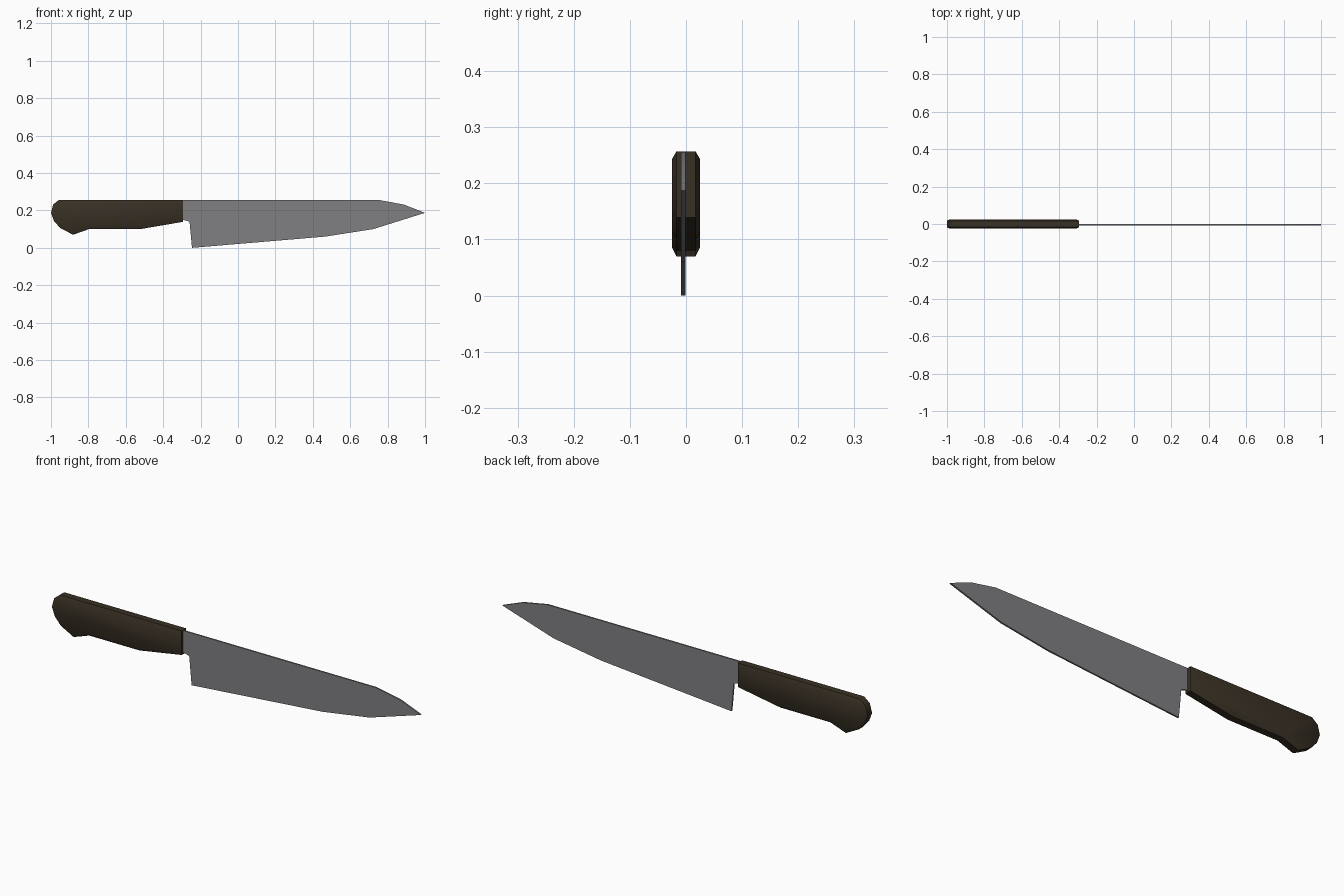
import bpy
import bmesh
from math import radians

cube = bpy.data.objects.get("Cube")
if cube:
    bpy.data.objects.remove(cube, do_unlink=True)


def make_material(name, colour):
    mat = bpy.data.materials.new(name)
    mat.use_nodes = True
    mat.diffuse_color = (*colour, 1)
    mat.node_tree.nodes["Principled BSDF"].inputs["Base Color"].default_value = (*colour, 1)
    return mat


def slab(name, outline, y_front, y_back, material, smooth_angle, chamfer=None):
    """Extrude a side outline through y; optionally chamfer both cheeks."""
    bm = bmesh.new()
    face = bm.faces.new([bm.verts.new((x, y_front, z)) for x, z in outline])
    extruded = bmesh.ops.extrude_face_region(bm, geom=[face])["geom"]
    for v in extruded:
        if isinstance(v, bmesh.types.BMVert):
            v.co.y = y_back
    bmesh.ops.recalc_face_normals(bm, faces=bm.faces[:])
    if chamfer:
        inset, depth = chamfer
        cheeks = [f for f in bm.faces if abs(f.normal.y) > 0.9]
        bmesh.ops.inset_region(bm, faces=cheeks, thickness=inset, depth=depth,
                               use_even_offset=True)
    mesh = bpy.data.meshes.new(name)
    bm.to_mesh(mesh)
    bm.free()
    mesh.materials.append(material)
    obj = bpy.data.objects.new(name, mesh)
    bpy.context.collection.objects.link(obj)
    bpy.ops.object.select_all(action='DESELECT')
    obj.select_set(True)
    bpy.context.view_layer.objects.active = obj
    bpy.ops.object.shade_smooth_by_angle(angle=radians(smooth_angle))
    return obj


steel = make_material("steel grey", (0.216, 0.212, 0.223))
wood = make_material("dark brown wood", (0.040, 0.030, 0.018))

# Handle: hooked pommel, straight spine, tapered belly
handle_outline = [(-0.294, 0.257), (-0.957, 0.257), (-0.988, 0.232), (-1.0, 0.187),
                  (-0.984, 0.144), (-0.952, 0.107), (-0.882, 0.07), (-0.797, 0.1),
                  (-0.524, 0.1), (-0.294, 0.139)]
slab("handle", handle_outline, -0.017, 0.017, wood, 60, chamfer=(0.014, 0.008))

# Blade: thin plate with short neck, square heel and pointed tip
blade_outline = [(-0.3, 0.256), (-0.3, 0.15), (-0.278, 0.146), (-0.259, 0.139),
                 (-0.246, 0.0), (0.465, 0.06), (0.722, 0.1), (1.0, 0.187),
                 (0.888, 0.231), (0.754, 0.256)]
slab("blade", blade_outline, -0.009, -0.001, steel, 30)
